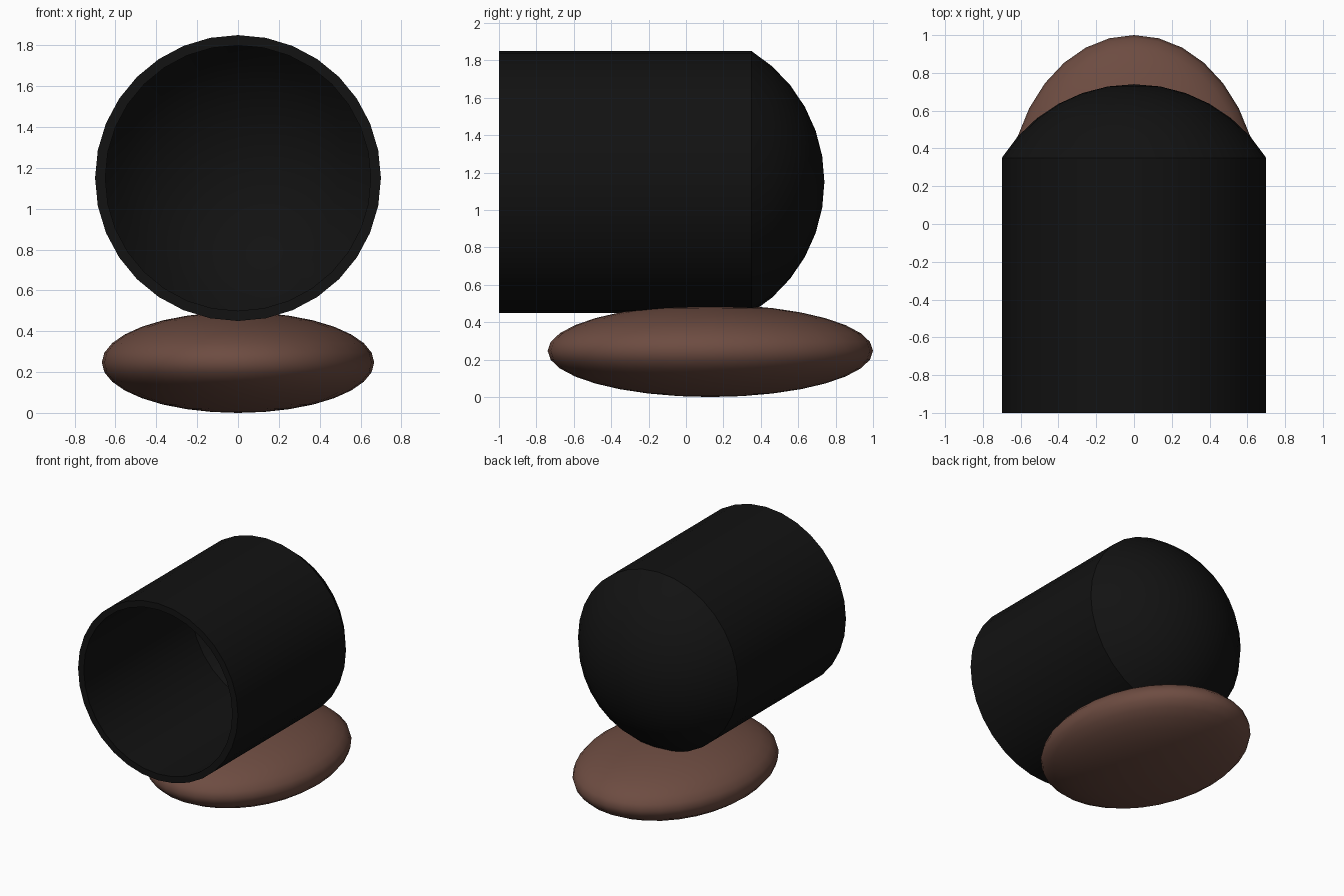
import bpy, bmesh, math
from mathutils import Matrix

if "Cube" in bpy.data.objects:
    bpy.data.objects.remove(bpy.data.objects["Cube"])

R, LEN_FRONT, SHOULDER, TIP, CZ = 0.70, -1.0, 0.35, 0.74, 1.15
WALL = 0.05
SEG = 32


def material(name, rgb):
    m = bpy.data.materials.new(name)
    m.diffuse_color = (*rgb, 1)
    m.use_nodes = True
    m.node_tree.nodes["Principled BSDF"].inputs["Base Color"].default_value = m.diffuse_color
    return m


def finish(bm, name, mat, angle):
    bmesh.ops.recalc_face_normals(bm, faces=bm.faces)
    me = bpy.data.meshes.new(name)
    bm.to_mesh(me)
    bm.free()
    me.materials.append(mat)
    ob = bpy.data.objects.new(name, me)
    bpy.context.collection.objects.link(ob)
    bpy.context.view_layer.objects.active = ob
    ob.select_set(True)
    bpy.ops.object.shade_smooth_by_angle(angle=math.radians(angle))
    ob.select_set(False)
    return ob


def dome(radius, shoulder, tip, steps=6):
    """Spherical cap profile (radius, y) from shoulder to tip."""
    h = tip - shoulder
    ball = (radius ** 2 + h ** 2) / (2 * h)
    edge = math.asin(radius / ball)
    return [(ball * math.sin(edge * (1 - i / steps)),
             tip - ball + ball * math.cos(edge * (1 - i / steps)))
            for i in range(steps + 1)]


# Barrel: open at the front, domed at the back, with a thin wall
outer = [(R, LEN_FRONT)] + dome(R, SHOULDER, TIP)
inner = [(R - WALL, LEN_FRONT)] + dome(R - WALL, SHOULDER - 0.01, TIP - WALL)
profile = outer[::-1] + inner
bm = bmesh.new()
verts = [bm.verts.new((0, y, CZ + r)) for r, y in profile]
edges = [bm.edges.new(p) for p in zip(verts, verts[1:])]
bmesh.ops.spin(bm, geom=verts + edges, cent=(0, 0, CZ), axis=(0, 1, 0),
               angle=math.tau, steps=SEG, use_merge=True)
bmesh.ops.remove_doubles(bm, verts=bm.verts, dist=1e-4)
finish(bm, "barrel", material("black", (0.006, 0.006, 0.006)), 30)

# Base: flattened oval cushion under the barrel
bm = bmesh.new()
bmesh.ops.create_uvsphere(
    bm, u_segments=SEG, v_segments=16, radius=1,
    matrix=Matrix.Translation((0, 0.13, 0.247)) @ Matrix.Diagonal((0.667, 0.87, 0.247, 1)))
finish(bm, "base", material("brown", (0.153, 0.072, 0.053)), 60)
